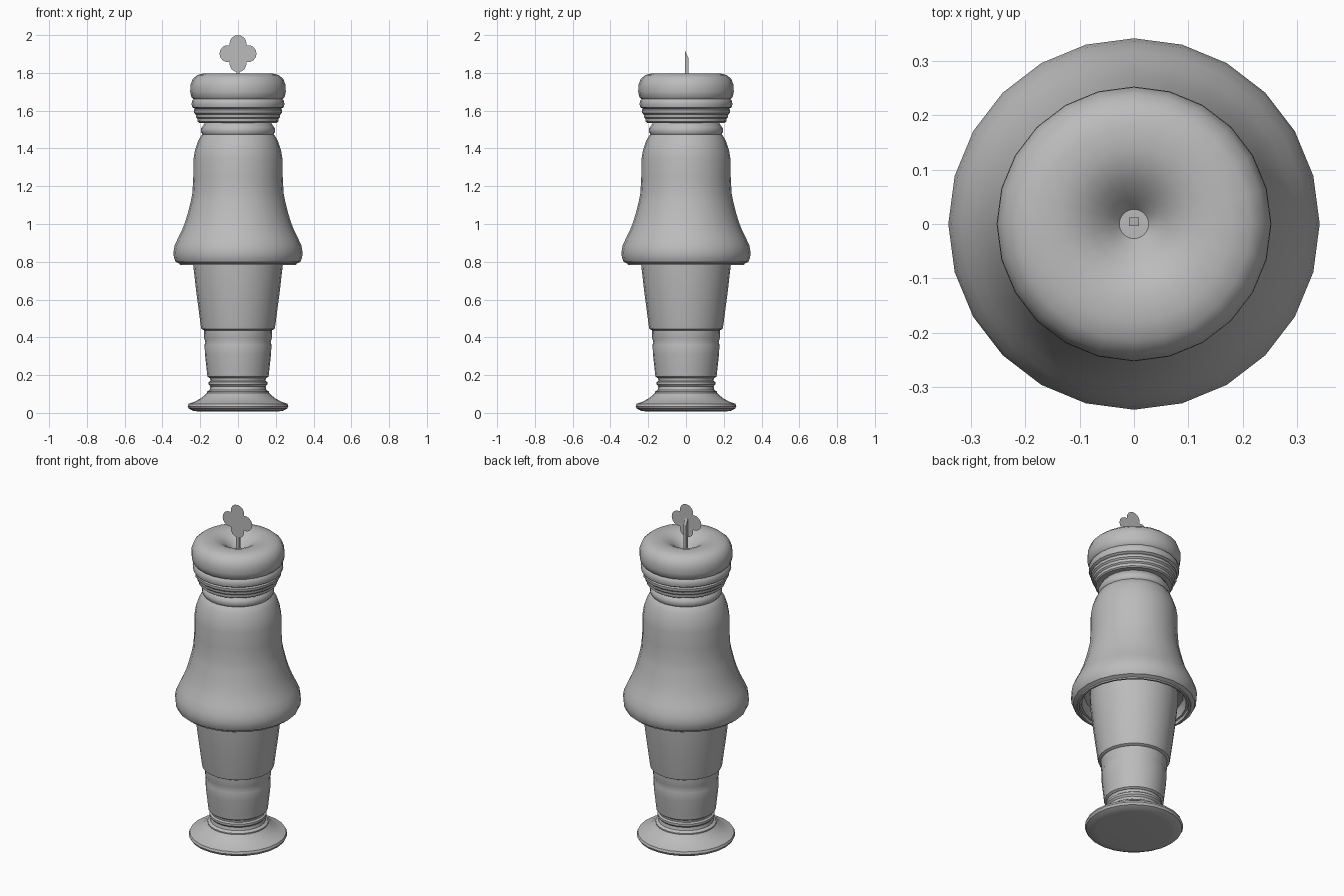
import bpy, bmesh, math

SEGMENTS = 24
grey = bpy.data.materials.new("light grey")
grey.diffuse_color = (0.5, 0.5, 0.5, 1)


def finish(name, bm, smooth=True):
    mesh = bpy.data.meshes.new(name)
    bm.to_mesh(mesh)
    bm.free()
    obj = bpy.data.objects.new(name, mesh)
    bpy.context.collection.objects.link(obj)
    mesh.materials.append(grey)
    if smooth:
        bpy.ops.object.select_all(action='DESELECT')
        obj.select_set(True)
        bpy.context.view_layer.objects.active = obj
        bpy.ops.object.shade_smooth_by_angle(angle=math.radians(35))
    return obj


def lathe(name, profile):
    """Spin a (radius, height) profile around the z axis."""
    bm = bmesh.new()
    verts = [bm.verts.new((r, 0, z)) for r, z in profile]
    edges = [bm.edges.new(pair) for pair in zip(verts, verts[1:])]
    bmesh.ops.spin(bm, geom=verts + edges, cent=(0, 0, 0), axis=(0, 0, 1),
                   angle=math.tau, steps=SEGMENTS, use_duplicate=False)
    bmesh.ops.remove_doubles(bm, verts=bm.verts, dist=0.0005)
    bmesh.ops.recalc_face_normals(bm, faces=bm.faces)
    return finish(name, bm)


# Flared foot with turned rings
lathe("foot", [(0, 0.012), (0.20, 0.007), (0.235, 0.01), (0.26, 0.022), (0.267, 0.035),
               (0.262, 0.048), (0.235, 0.057), (0.20, 0.075), (0.175, 0.095), (0.165, 0.105),
               (0.165, 0.112), (0.15, 0.122), (0.146, 0.14), (0.155, 0.15), (0.155, 0.163),
               (0.146, 0.17), (0.148, 0.182), (0.15, 0.19), (0, 0.19)])

# Rounded lower barrel
lathe("lower_barrel", [(0, 0.185), (0.152, 0.185), (0.162, 0.192), (0.167, 0.24),
                       (0.175, 0.31), (0.177, 0.36), (0.173, 0.375), (0.179, 0.395),
                       (0.18, 0.44), (0, 0.44)])

# Tapered sleeve
lathe("tapered_sleeve", [(0, 0.437), (0.18, 0.437), (0.194, 0.445), (0.197, 0.46),
                         (0.222, 0.65), (0.238, 0.79), (0.24, 0.86), (0, 0.86)])

# Bell shaped body, hollow under its rim, with a neck ring
lathe("bell_body", [(0.225, 0.86), (0.268, 0.85), (0.28, 0.825), (0.283, 0.80), (0.295, 0.80),
                    (0.297, 0.783), (0.308, 0.783), (0.31, 0.79), (0.33, 0.80), (0.339, 0.82),
                    (0.342, 0.85), (0.336, 0.885), (0.318, 0.925), (0.298, 0.965),
                    (0.28, 1.01), (0.265, 1.06), (0.25, 1.12), (0.242, 1.16),
                    (0.237, 1.24), (0.236, 1.34), (0.228, 1.39), (0.211, 1.44),
                    (0.194, 1.47), (0.188, 1.475), (0.195, 1.485), (0.195, 1.505),
                    (0.189, 1.515), (0.172, 1.54), (0, 1.54)])

# Stepped collar
lathe("collar", [(0, 1.536), (0.206, 1.536), (0.213, 1.542), (0.214, 1.558),
                 (0.222, 1.565), (0.224, 1.58), (0.233, 1.588), (0.234, 1.603),
                 (0.228, 1.61), (0.242, 1.618), (0.246, 1.635), (0.242, 1.655),
                 (0.23, 1.667), (0, 1.667)])

# Cushion shaped cap with a dimple
lathe("cap", [(0, 1.66), (0.235, 1.66), (0.247, 1.672), (0.253, 1.70), (0.252, 1.735),
              (0.24, 1.768), (0.215, 1.789), (0.18, 1.797), (0.14, 1.798), (0.105, 1.788),
              (0.075, 1.77), (0.045, 1.742), (0.027, 1.72), (0, 1.72)])

# Stem, with a slanted upper end
bm = bmesh.new()
bmesh.ops.create_cube(bm, size=1)
for v in bm.verts:
    front = v.co.y < 0
    top = v.co.z > 0
    v.co = (math.copysign(0.009, v.co.x), -0.004 if front else 0.012,
            (1.915 if front else 1.88) if top else 1.715)
finish("stem", bm, False)

# Four lobed leaf, a thin flat sheet
bm = bmesh.new()
outline = []
LOBE, OFFSET = 0.045, 0.053
for k in range(4):
    a = k * math.pi / 2
    for i in range(11):
        t = a + math.radians(-125 + 25 * i)
        outline.append(bm.verts.new((OFFSET * math.cos(a) + LOBE * math.cos(t), -0.005,
                                     1.902 + OFFSET * math.sin(a) + LOBE * math.sin(t))))
centre = bm.verts.new((0, -0.005, 1.902))
for a, b in zip(outline, outline[1:] + outline[:1]):
    bm.faces.new((centre, a, b))
finish("leaf", bm, False)
